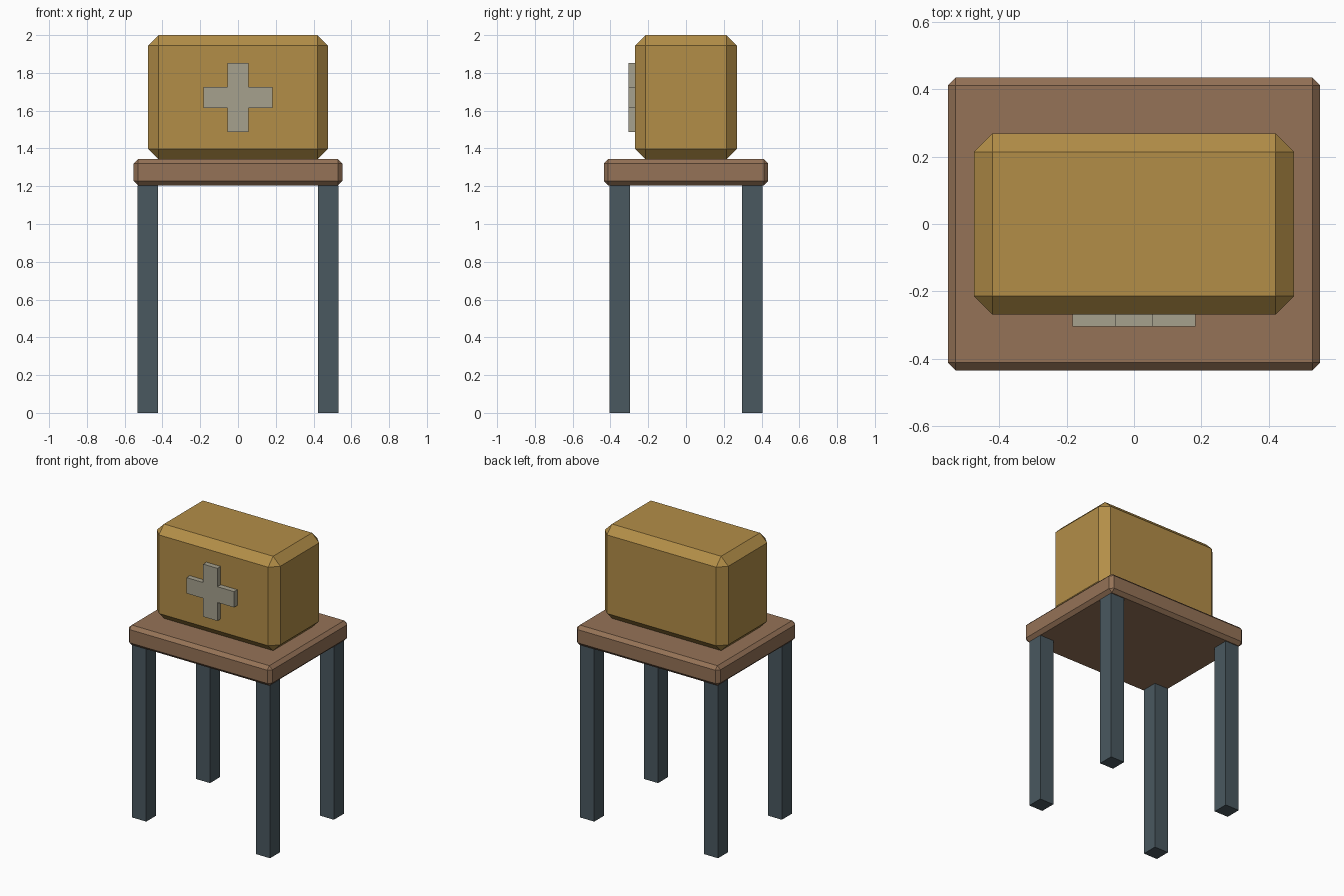
import bpy
import bmesh

if "Cube" in bpy.data.objects:
    bpy.data.objects.remove(bpy.data.objects["Cube"])


def material(name, rgb):
    mat = bpy.data.materials.new(name)
    mat.diffuse_color = (*rgb, 1.0)
    mat.use_nodes = True
    mat.node_tree.nodes["Principled BSDF"].inputs["Base Color"].default_value = mat.diffuse_color
    return mat


def add_object(name, bm, mat):
    bmesh.ops.recalc_face_normals(bm, faces=bm.faces)
    mesh = bpy.data.meshes.new(name)
    bm.to_mesh(mesh)
    bm.free()
    mesh.materials.append(mat)
    obj = bpy.data.objects.new(name, mesh)
    bpy.context.collection.objects.link(obj)
    return obj


def add_box(name, center, size, mat, chamfer=0.0):
    bm = bmesh.new()
    bmesh.ops.create_cube(bm, size=1.0)
    bmesh.ops.scale(bm, vec=size, verts=bm.verts)
    obj = add_object(name, bm, mat)
    obj.location = center
    if chamfer:
        bevel = obj.modifiers.new("Chamfer", 'BEVEL')
        bevel.width = chamfer
        bevel.segments = 1
    return obj


wood = material("wood", (0.30, 0.17, 0.095))
metal = material("dark_metal", (0.068, 0.098, 0.116))
ochre = material("ochre", (0.45, 0.27, 0.064))
pale = material("pale_grey", (0.38, 0.355, 0.27))

FLOOR_TO_TOP = 1.205
TABLE_Z = 1.343

# Table top
add_box("table_top", (0, 0, (FLOOR_TO_TOP + TABLE_Z) / 2),
        (1.106, 0.87, TABLE_Z - FLOOR_TO_TOP), wood, 0.023)

# Four square legs
for side, sx in (("left", -1), ("right", 1)):
    for end, sy in (("front", -1), ("back", 1)):
        add_box(f"{end}_{side}_leg", (sx * 0.477, sy * 0.351, FLOOR_TO_TOP / 2),
                (0.108, 0.109, FLOOR_TO_TOP), metal)

# Chamfered case standing on the table
add_box("case", (0, 0, (TABLE_Z + 2) / 2), (0.951, 0.538, 2 - TABLE_Z), ochre, 0.055)

# Raised cross on the front of the case
a, b = 0.055, 0.183
outline = [(-a, -b), (a, -b), (a, -a), (b, -a), (b, a), (a, a),
           (a, b), (-a, b), (-a, a), (-b, a), (-b, -a), (-a, -a)]
bm = bmesh.new()
face = bm.faces.new([bm.verts.new((x, -0.269, z)) for x, z in outline])
extruded = bmesh.ops.extrude_face_region(bm, geom=[face], use_keep_orig=True)
front = [g for g in extruded["geom"] if isinstance(g, bmesh.types.BMVert)]
bmesh.ops.translate(bm, vec=(0, -0.036, 0), verts=front)
cross = add_object("front_cross", bm, pale)
cross.location.z = 1.67
